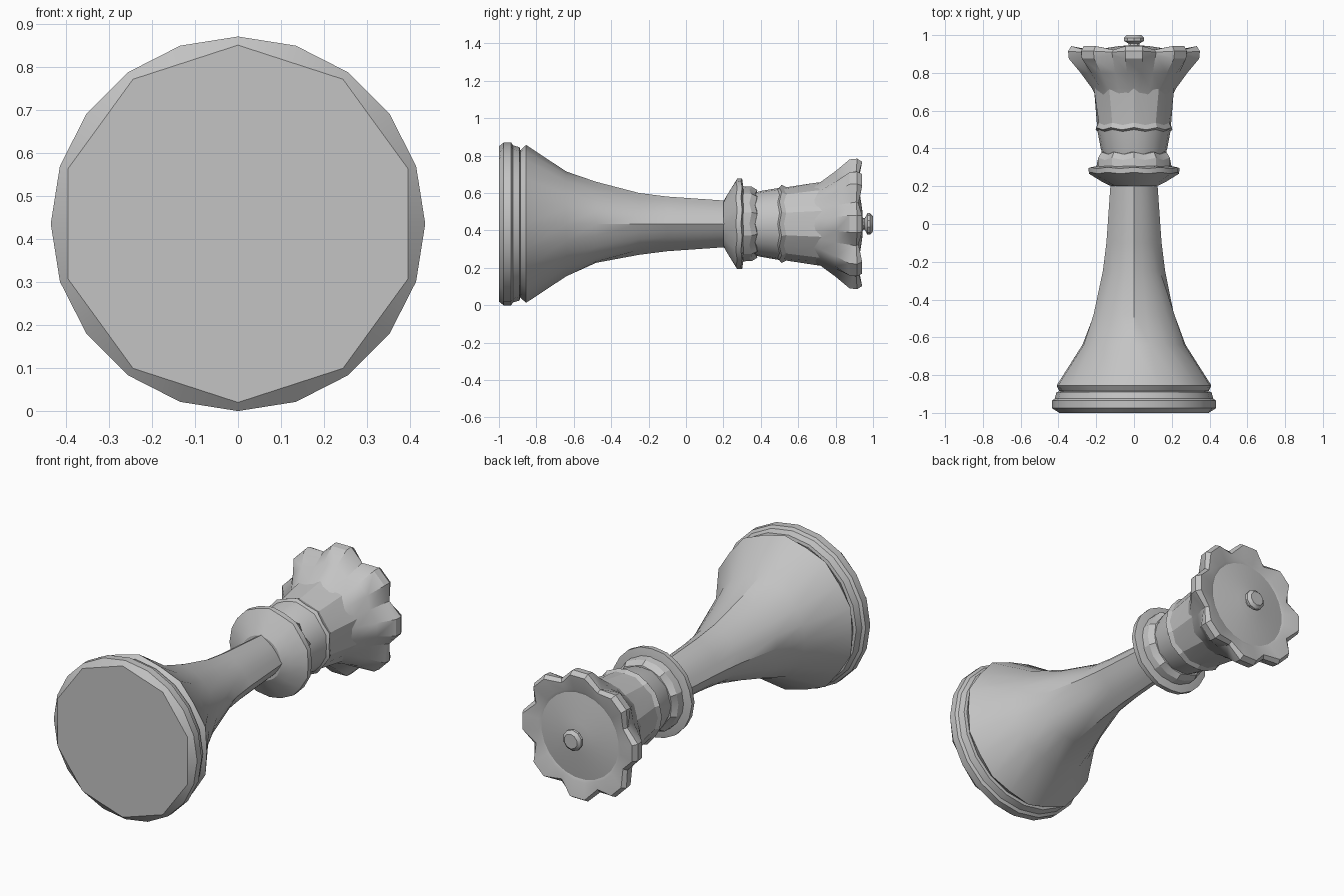
import bpy, bmesh, math

if "Cube" in bpy.data.objects:
    bpy.data.objects.remove(bpy.data.objects["Cube"])

AXIS_Z = 0.435
grey = bpy.data.materials.new("stone_grey")
grey.diffuse_color = (0.55, 0.55, 0.55, 1)
grey.use_nodes = True
grey.node_tree.nodes["Principled BSDF"].inputs["Base Color"].default_value = grey.diffuse_color


def poly_factor(theta, sides, blend):
    """Radius factor of a regular polygon with a corner at the top, blended with a circle."""
    if not sides:
        return 1.0
    step = 2 * math.pi / sides
    a = (theta - math.pi / 2) % step - step / 2
    return 1 - blend + blend * math.cos(step / 2) / math.cos(a)


def loft(name, count, rings, shape, angle=25):
    """Skin rings around the y axis; shape(ring, index, theta) gives (y, radius)."""
    bm = bmesh.new()
    loops = []
    for ring in rings:
        loop = []
        for i in range(count):
            t = math.pi / 2 + 2 * math.pi * i / count
            y, r = shape(ring, i, t)
            loop.append(bm.verts.new((r * math.cos(t), y, AXIS_Z + r * math.sin(t))))
        loops.append(loop)
    for a, b in zip(loops, loops[1:]):
        for i in range(count):
            j = (i + 1) % count
            bm.faces.new((a[i], a[j], b[j], b[i]))
    bm.faces.new(loops[0])
    bm.faces.new(loops[-1])
    bmesh.ops.recalc_face_normals(bm, faces=bm.faces[:])
    mesh = bpy.data.meshes.new(name)
    bm.to_mesh(mesh)
    bm.free()
    mesh.materials.append(grey)
    obj = bpy.data.objects.new(name, mesh)
    bpy.context.collection.objects.link(obj)
    bpy.ops.object.select_all(action='DESELECT')
    obj.select_set(True)
    bpy.context.view_layer.objects.active = obj
    bpy.ops.object.shade_smooth_by_angle(angle=math.radians(angle))
    return obj


def turned(ring, i, t):
    """Ring is (y, radius, polygon sides, polygon blend)."""
    y, r, sides, blend = ring
    return y, r * poly_factor(t, sides, blend)


# Round foot with a ten-sided underside and a groove
loft("base", 20, [
    (-1.0, 0.415, 10, 1), (-0.975, 0.435, 0, 0), (-0.935, 0.435, 0, 0),
    (-0.925, 0.42, 0, 0), (-0.89, 0.41, 0, 0), (-0.885, 0.39, 0, 0),
    (-0.85, 0.39, 0, 0)], turned)

# Flared skirt narrowing into a faceted shaft
loft("body", 20, [
    (-0.885, 0.395, 0, 0), (-0.855, 0.422, 10, 0.6), (-0.64, 0.28, 10, 0.5),
    (-0.48, 0.225, 5, 0.4), (-0.25, 0.165, 4, 0.55), (-0.1, 0.146, 4, 0.55),
    (0.23, 0.123, 4, 0.55)], turned, 30)


def wavy(ring, i, t):
    """Ring is (y, radius, wave along y, wave in radius), alternating by vertex."""
    y, r, wy, wr = ring
    s = 1 if i % 2 == 0 else -1
    return y + s * wy, r + s * wr


# Collar disc between shaft and head
loft("collar", 20, [
    (0.2, 0.12, 0, 0), (0.225, 0.165, 0.004, 0), (0.27, 0.24, 0.004, 0.002),
    (0.297, 0.242, 0.003, 0), (0.308, 0.19, 0, 0)], wavy)

# Chipped neck ring and head cup
loft("neck_ring", 20, [
    (0.3, 0.2, 0, 0), (0.345, 0.195, 0.006, 0.004),
    (0.375, 0.175, 0.006, 0.006), (0.38, 0.15, 0, 0)], wavy)
loft("head", 20, [
    (0.36, 0.165, 0, 0), (0.40, 0.176, 0, 0), (0.495, 0.193, 0.005, 0),
    (0.505, 0.206, 0.006, 0.003), (0.53, 0.196, 0.006, 0), (0.7, 0.215, 0, 0.006),
    (0.73, 0.22, 0, 0.004)], wavy)


def scallop(ring, i, t):
    """Ring is (tip y, tip radius, valley y, valley radius); eight lobes."""
    # two neighbouring vertices form each blunt tip, the third is the valley
    ty, tr, vy, vr = ring
    return (vy, vr) if i % 3 == 0 else (ty, tr)


# Scalloped crown with a shallow domed top
crown = loft("crown", 24, [
    (0.68, 0.205, 0.68, 0.205), (0.72, 0.226, 0.72, 0.22),
    (0.80, 0.285, 0.80, 0.26), (0.875, 0.348, 0.895, 0.30),
    (0.915, 0.352, 0.91, 0.305), (0.942, 0.335, 0.922, 0.285),
    (0.925, 0.25, 0.92, 0.245), (0.918, 0.235, 0.918, 0.235),
    (0.942, 0.08, 0.942, 0.08), (0.946, 0.02, 0.946, 0.02)], scallop)
# Turn so a blunt tip points straight up
half = math.radians(22.5)
for v in crown.data.vertices:
    x, z = v.co.x, v.co.z - AXIS_Z
    v.co.x = x * math.cos(half) - z * math.sin(half)
    v.co.z = AXIS_Z + x * math.sin(half) + z * math.cos(half)

# Small finial knob
loft("knob", 10, [
    (0.935, 0.035, 0, 0), (0.955, 0.03, 0, 0), (0.97, 0.057, 0, 0),
    (0.985, 0.057, 0, 0), (1.0, 0.04, 0, 0)], wavy)
